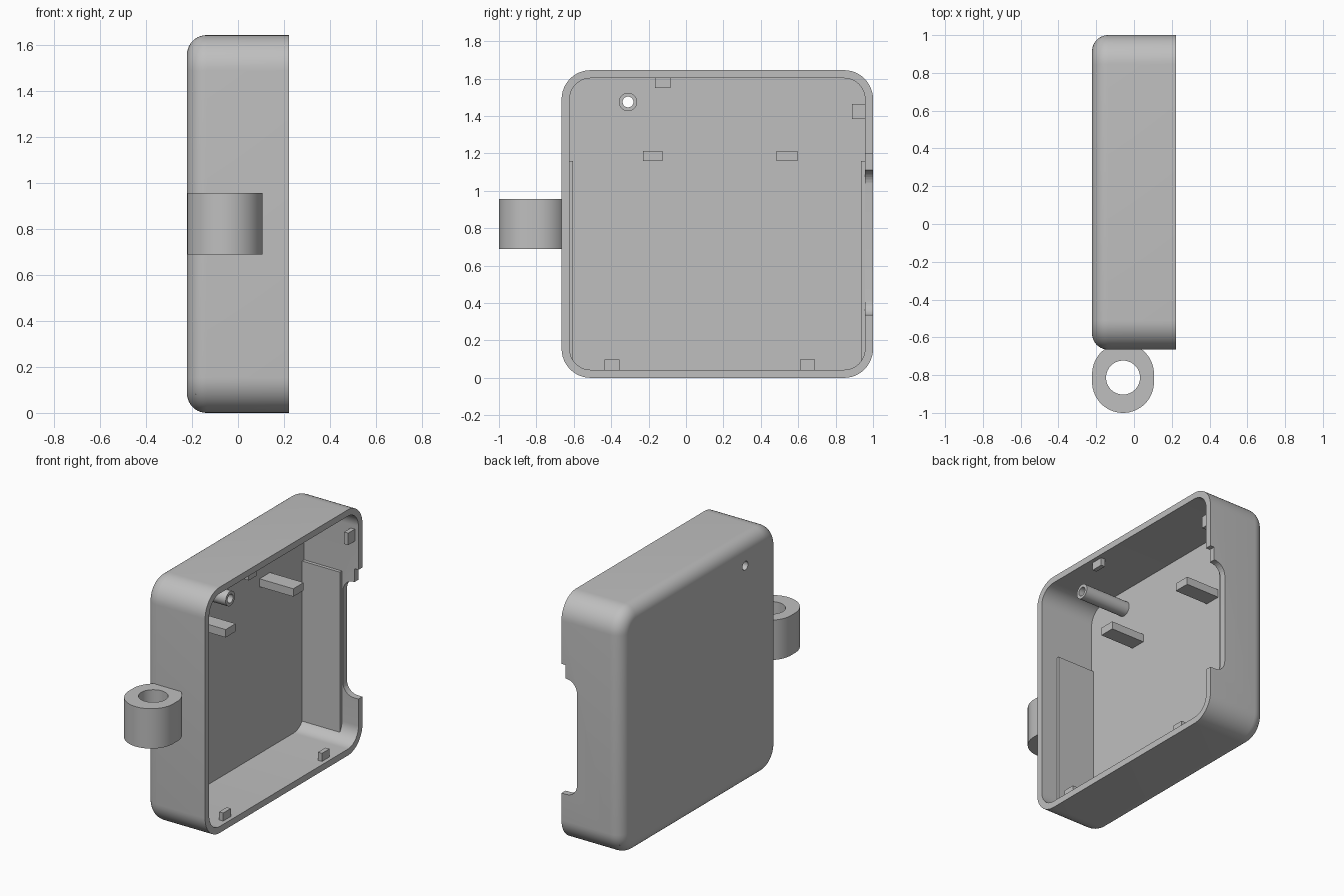
import bpy, bmesh, math

if "Cube" in bpy.data.objects:
    bpy.data.objects.remove(bpy.data.objects["Cube"])

grey = bpy.data.materials.new("plain grey")
grey.diffuse_color = (0.52, 0.52, 0.52, 1)
grey.use_nodes = True
grey.node_tree.nodes["Principled BSDF"].inputs["Base Color"].default_value = grey.diffuse_color

X0, X1 = -0.222, 0.222            # closed back, open rim
Y0, Y1, Z0, Z1 = -0.665, 1.0, 0.0, 1.645
WALL, FLOOR, R, FIL = 0.043, -0.18, 0.155, 0.085


def finish(name, bm, smooth=True):
    bmesh.ops.recalc_face_normals(bm, faces=bm.faces)
    me = bpy.data.meshes.new(name)
    bm.to_mesh(me)
    bm.free()
    ob = bpy.data.objects.new(name, me)
    bpy.context.collection.objects.link(ob)
    me.materials.append(grey)
    if smooth:
        shade(ob)
    return ob


def shade(ob):
    bpy.ops.object.select_all(action='DESELECT')
    ob.select_set(True)
    bpy.context.view_layer.objects.active = ob
    bpy.ops.object.shade_smooth_by_angle(angle=math.radians(30))


def loft(name, rings, smooth=True, closed=False):
    """Skin equal-length rings; cap the ends, or join last to first."""
    bm = bmesh.new()
    vs = [[bm.verts.new(p) for p in r] for r in rings]
    n = len(vs[0])
    pairs = list(zip(vs, vs[1:])) + ([(vs[-1], vs[0])] if closed else [])
    for a, b in pairs:
        for i in range(n):
            j = (i + 1) % n
            bm.faces.new((a[i], a[j], b[j], b[i]))
    if not closed:
        bm.faces.new(vs[0])
        bm.faces.new(vs[-1])
    return finish(name, bm, smooth)


def box(name, x, y, z):
    return loft(name, [[(a, y[0], z[0]), (a, y[1], z[0]), (a, y[1], z[1]), (a, y[0], z[1])]
                       for a in x], False)


def round_rect(x, inset, seg=12):
    r = R - inset
    pts = []
    for k, (cy, cz) in enumerate(((Y1 - R, Z1 - R), (Y0 + R, Z1 - R), (Y0 + R, Z0 + R), (Y1 - R, Z0 + R))):
        for i in range(seg + 1):
            a = math.pi / 2 * (k + i / seg)
            pts.append((x, cy + r * math.cos(a), cz + r * math.sin(a)))
    return pts


def circle_x(x, cy, cz, r, n=32):
    return [(x, cy + r * math.cos(2 * math.pi * i / n), cz + r * math.sin(2 * math.pi * i / n))
            for i in range(n)]


def cut(target, cutter):
    m = target.modifiers.new("cut", 'BOOLEAN')
    m.operation, m.solver, m.object = 'DIFFERENCE', 'EXACT', cutter
    bpy.context.view_layer.update()
    dg = bpy.context.evaluated_depsgraph_get()
    me = bpy.data.meshes.new_from_object(target.evaluated_get(dg))
    target.modifiers.clear()
    target.data = me
    bpy.data.objects.remove(cutter)
    shade(target)


# case shell: inner floor, rim, outer wall, rounded back
rings = [round_rect(FLOOR, WALL), round_rect(X1, WALL), round_rect(X1, 0)]
for i in range(11):
    a = math.pi / 2 * i / 10
    rings.append(round_rect(X0 + FIL - FIL * math.sin(a), FIL - FIL * math.cos(a)))
case = loft("case_shell", rings)

# side wall notch with rounded inner corners, plus a shallow step above it
NX, NR, NZ0, NZ1 = 0.107, 0.08, 0.335, 1.11
prof = [(0.3, NZ0)]
for i in range(9):
    a = math.pi / 2 * i / 8
    prof.append((NX + NR - NR * math.sin(a), NZ0 + NR - NR * math.cos(a)))
for i in range(9):
    a = math.pi / 2 * i / 8
    prof.append((NX + NR - NR * math.cos(a), NZ1 - NR + NR * math.sin(a)))
prof.append((0.3, NZ1))
cut(case, loft("notch_cutter", [[(x, y, z) for x, z in prof] for y in (0.9, 1.1)], False))
cut(case, box("step_cutter", (0.192, 0.3), (0.9, 1.1), (1.0, 1.2)))

# screw hole through the back, with its hollow post
HY, HZ = -0.31, 1.475
cut(case, loft("hole_cutter", [circle_x(x, HY, HZ, 0.029) for x in (-0.4, 0)], False))
loft("screw_post", [circle_x(FLOOR - 0.005, HY, HZ, 0.049), circle_x(0.16, HY, HZ, 0.049),
                    circle_x(0.16, HY, HZ, 0.029), circle_x(FLOOR - 0.005, HY, HZ, 0.029)], closed=True)

# support pegs on the floor
for i, y in enumerate(((-0.23, -0.125), (0.485, 0.595))):
    box(f"support_peg_{i}", (FLOOR - 0.005, 0.07), y, (1.16, 1.213))

# thickened side ribs
box("front_rib", (FLOOR - 0.005, 0.1), (Y0 + 0.035, -0.603), (0.08, 1.16))
box("back_rib", (FLOOR - 0.005, 0.1), (0.935, Y1 - 0.035), (0.08, 1.16))

# snap tabs near the rim
SX = (0.165, 0.195)
box("top_tab", SX, (-0.165, -0.083), (1.55, 1.61))
box("back_tab", SX, (0.887, 0.965), (1.385, 1.465))
for i, y in enumerate(((-0.435, -0.355), (0.61, 0.69))):
    box(f"bottom_tab_{i}", SX, y, (0.035, 0.097))

# hinge lug: stadium ring with a round vertical hole
CX, LR, N = -0.058, 0.164, 48


def lug_ring(z, hole):
    pts = []
    for i in range(N):
        a = 2 * math.pi * (i + 0.5) / N
        c, s = math.cos(a), math.sin(a)
        if hole:
            pts.append((CX + 0.09 * c, -0.813 + 0.09 * s, z))
        else:
            pts.append((CX + LR * c, (-0.795 if s > 0 else -0.836) + LR * s, z))
    return pts


loft("hinge_lug", [lug_ring(0.69, False), lug_ring(0.957, False),
                   lug_ring(0.957, True), lug_ring(0.69, True)], closed=True)
